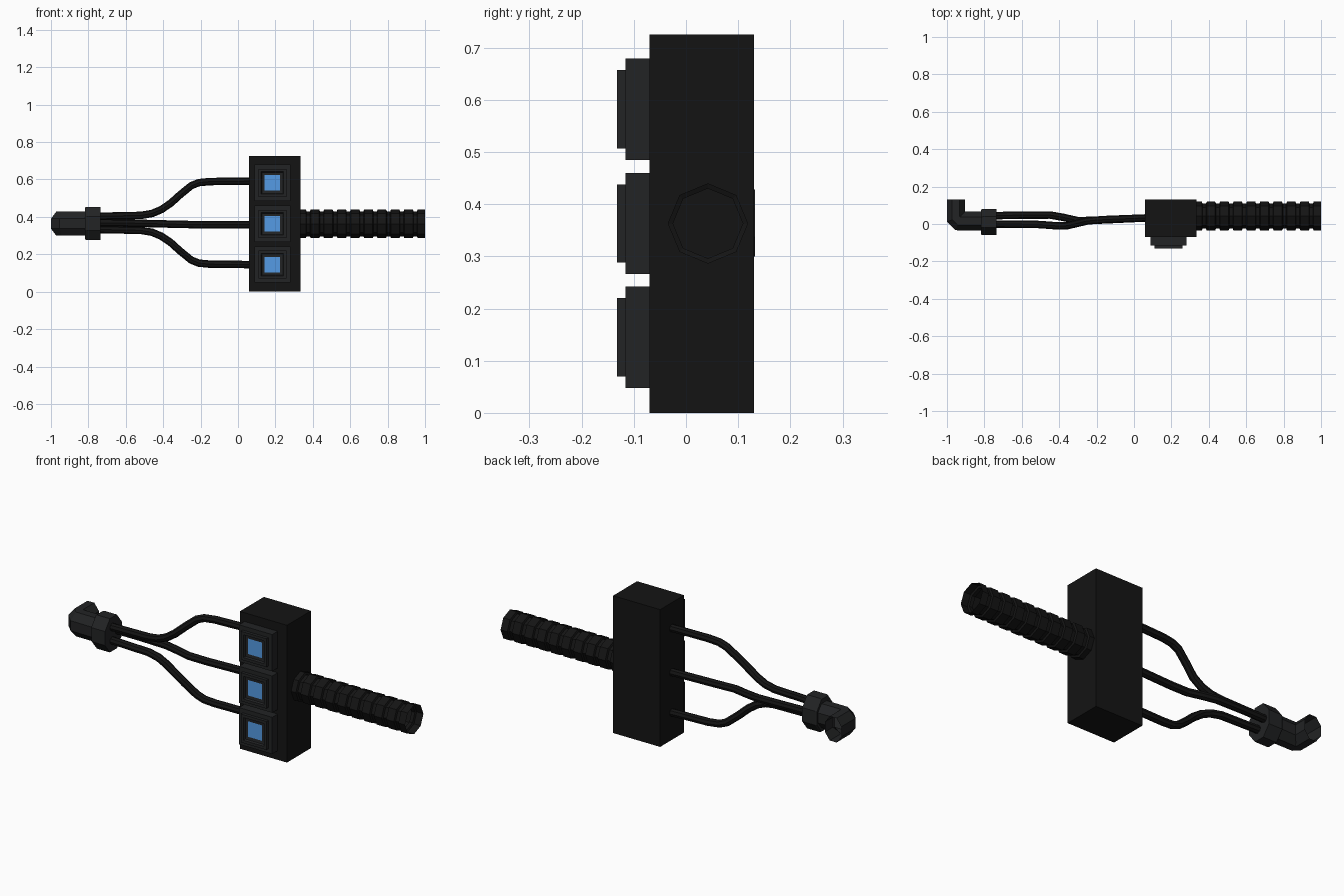
import bpy, bmesh, math
from mathutils import Vector

if "Cube" in bpy.data.objects:
    bpy.data.objects.remove(bpy.data.objects["Cube"])


def material(name, rgb):
    m = bpy.data.materials.new(name)
    m.diffuse_color = (*rgb, 1)
    m.use_nodes = True
    m.node_tree.nodes["Principled BSDF"].inputs["Base Color"].default_value = m.diffuse_color
    return m


BLACK = material("black_plastic", (0.007, 0.007, 0.007))
GREY = material("dark_grey", (0.016, 0.017, 0.018))
BLUE = material("blue_light", (0.09, 0.33, 0.78))


def finish(name, bm, *mats):
    bmesh.ops.recalc_face_normals(bm, faces=bm.faces)
    me = bpy.data.meshes.new(name)
    bm.to_mesh(me)
    bm.free()
    for m in mats:
        me.materials.append(m)
    ob = bpy.data.objects.new(name, me)
    bpy.context.collection.objects.link(ob)
    return ob


def bridge(bm, a, b):
    n = len(a)
    return [bm.faces.new((a[i], a[(i + 1) % n], b[(i + 1) % n], b[i])) for i in range(n)]


def tube(name, path, radii, sides, mat, phase=0.0, caps=False):
    """Sweep a polygon along path; radii holds (sideways, upright) per point."""
    bm = bmesh.new()
    pts = [Vector(p) for p in path]
    rings = []
    for i, p in enumerate(pts):
        a = pts[max(i - 1, 0)]
        b = pts[min(i + 1, len(pts) - 1)]
        t = (p - a).normalized() + (b - p).normalized()
        t.normalize()
        side = t.cross(Vector((0, 0, 1))).normalized()
        up = side.cross(t)
        rs, ru = radii[i]
        rings.append([bm.verts.new(p + side * rs * math.cos(w) + up * ru * math.sin(w))
                      for w in (phase + 2 * math.pi * k / sides for k in range(sides))])
    for a, b in zip(rings, rings[1:]):
        bridge(bm, a, b)
    if caps:
        bm.faces.new(rings[0])
        bm.faces.new(rings[-1])
    return finish(name, bm, mat)


# Housing block
bm = bmesh.new()
bmesh.ops.create_cube(bm, size=1)
for v in bm.verts:
    v.co = Vector((0.1975 + v.co.x * 0.275, 0.03 + v.co.y * 0.2, 0.3625 + v.co.z * 0.725))
finish("housing", bm, BLACK)

# Three stepped square light frames, each with a recessed blue panel
LIGHT_PROFILE = [(0.097, -0.07), (0.097, -0.116), (0.075, -0.116), (0.075, -0.132),
                 (0.060, -0.132), (0.056, -0.122), (0.041, -0.120)]
for name, cz in (("lower", 0.145), ("middle", 0.363), ("upper", 0.582)):
    bm = bmesh.new()
    rings = [[bm.verts.new((0.184 + sx * h, y, cz + sz * h))
              for sx, sz in ((-1, -1), (1, -1), (1, 1), (-1, 1))] for h, y in LIGHT_PROFILE]
    for a, b in zip(rings, rings[1:]):
        bridge(bm, a, b)
    bm.faces.new(rings[-1]).material_index = 1
    finish(name + "_light", bm, GREY, BLUE)

# Ribbed hose, open at the far end
profile = []
for k in range(9, -1, -1):
    s = 0.957 - 0.0715 * k
    e = min(s + 0.053, 1.0)
    profile += [(s, 0.067), (s + 0.004, 0.077), (e - 0.004, 0.077), (e, 0.067 if k else 0.077)]
tube("ribbed_hose", [(x, 0.042, 0.363) for x, r in profile], [(r, r) for x, r in profile], 8, BLACK)

# Three cables from the collar to the housing
OUTER_X = [-0.76, -0.52, -0.46, -0.41, -0.36, -0.31, -0.25, -0.21, -0.15, 0.08]
OUTER_Y = [0.0, -0.002, -0.006, -0.01, -0.01, 0.002, 0.016, 0.02, 0.024, 0.033]
OUTER_OFF = [0.037, 0.042, 0.052, 0.073, 0.107, 0.152, 0.201, 0.217, 0.223, 0.225]
for name, s, mid in (("upper_cable", 1, 0.366), ("lower_cable", -1, 0.370)):
    path = [(x, y, mid + s * o) for x, y, o in zip(OUTER_X, OUTER_Y, OUTER_OFF)]
    tube(name, path, [(0.02, 0.02)] * len(path), 8, BLACK)
path = [(-0.76, 0.044, 0.369), (-0.6, 0.048, 0.367), (-0.45, 0.048, 0.364),
        (-0.38, 0.036, 0.362), (-0.3, 0.018, 0.360), (-0.2, 0.02, 0.358), (0.08, 0.033, 0.358)]
tube("middle_cable", path, [(0.02, 0.02)] * len(path), 8, BLACK)

# Collar nut around the elbow
F = math.pi / 8
K = 1 / math.cos(F)
tube("collar", [(x, 0.01, 0.365) for x in (-0.818, -0.81, -0.735)],
     [(0.066 * K, 0.085 * K), (0.07 * K, 0.089 * K), (0.07 * K, 0.089 * K)], 8, GREY, F, True)

# Elbow pipe turning to the back, open at the end
elbow = [(-0.75, 0.016, 0.364), (-0.935, 0.016, 0.364), (-0.952, 0.032, 0.364), (-0.952, 0.132, 0.364)]
tube("elbow_pipe", elbow, [(r * K, 0.064 * K) for r in (0.053, 0.053, 0.052, 0.048)], 8, GREY, F)
